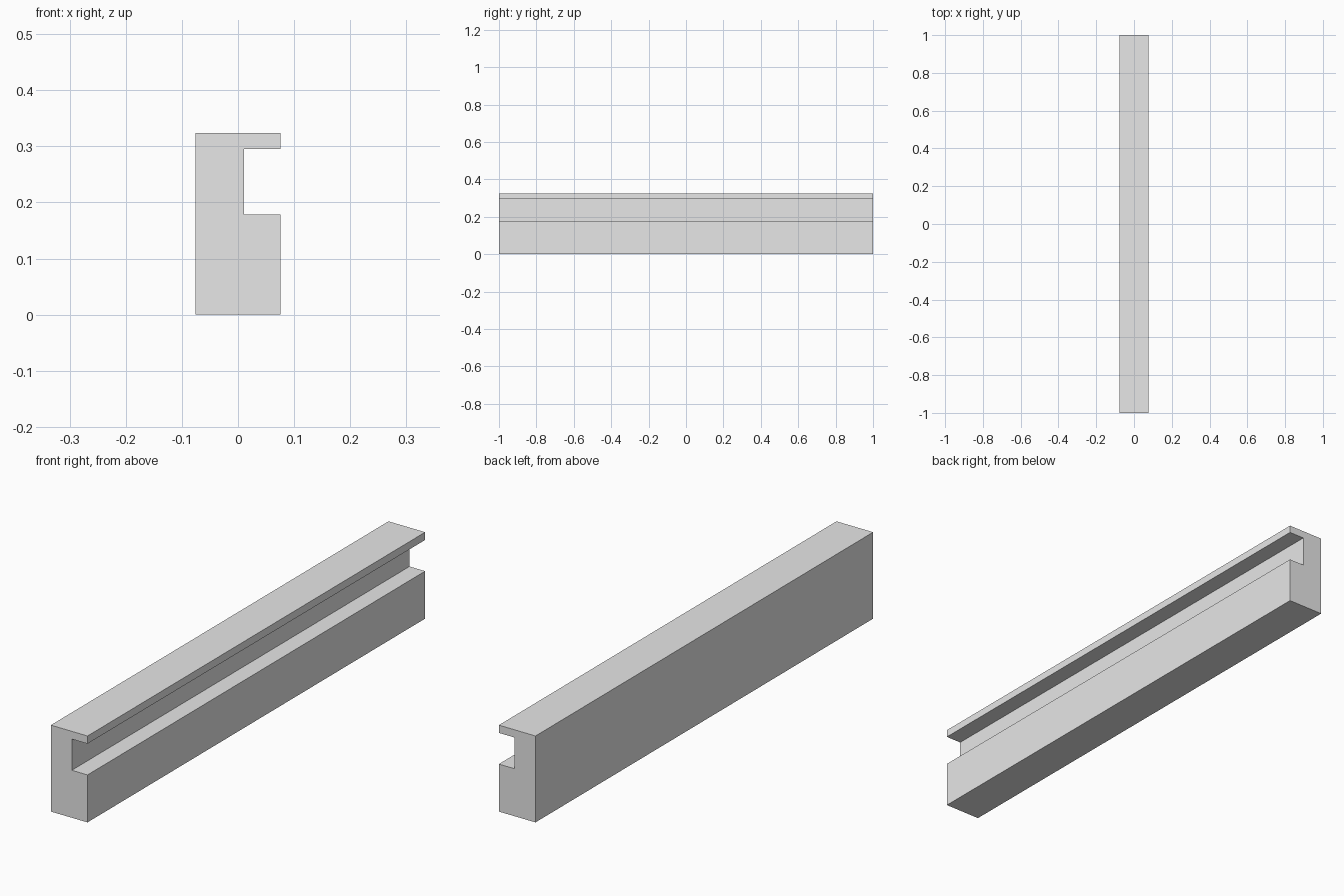
import bpy
import bmesh

cube = bpy.data.objects.get("Cube")
if cube:
    bpy.data.objects.remove(cube, do_unlink=True)

# Single plain grey
grey = bpy.data.materials.new("light_grey")
grey.use_nodes = True
color = (0.8, 0.8, 0.8, 1.0)
grey.diffuse_color = color
grey.node_tree.nodes["Principled BSDF"].inputs["Base Color"].default_value = color

# Rail cross-section (x, z): solid bar with a square groove along the +x side
half_width, height, length = 0.076, 0.324, 2.0
groove_x, groove_bottom, groove_top = 0.011, 0.178, 0.295
profile = [
    (-half_width, 0), (half_width, 0),
    (half_width, groove_bottom), (groove_x, groove_bottom),
    (groove_x, groove_top), (half_width, groove_top),
    (half_width, height), (-half_width, height),
]

# Extrude the section from front to back
bm = bmesh.new()
front = bm.faces.new([bm.verts.new((x, -length / 2, z)) for x, z in profile])
extruded = bmesh.ops.extrude_face_region(bm, geom=[front], use_keep_orig=True)
back_verts = [g for g in extruded["geom"] if isinstance(g, bmesh.types.BMVert)]
bmesh.ops.translate(bm, verts=back_verts, vec=(0, length, 0))
bmesh.ops.recalc_face_normals(bm, faces=bm.faces)

mesh = bpy.data.meshes.new("grooved_rail")
bm.to_mesh(mesh)
bm.free()
mesh.materials.append(grey)
rail = bpy.data.objects.new("grooved_rail", mesh)
bpy.context.collection.objects.link(rail)
